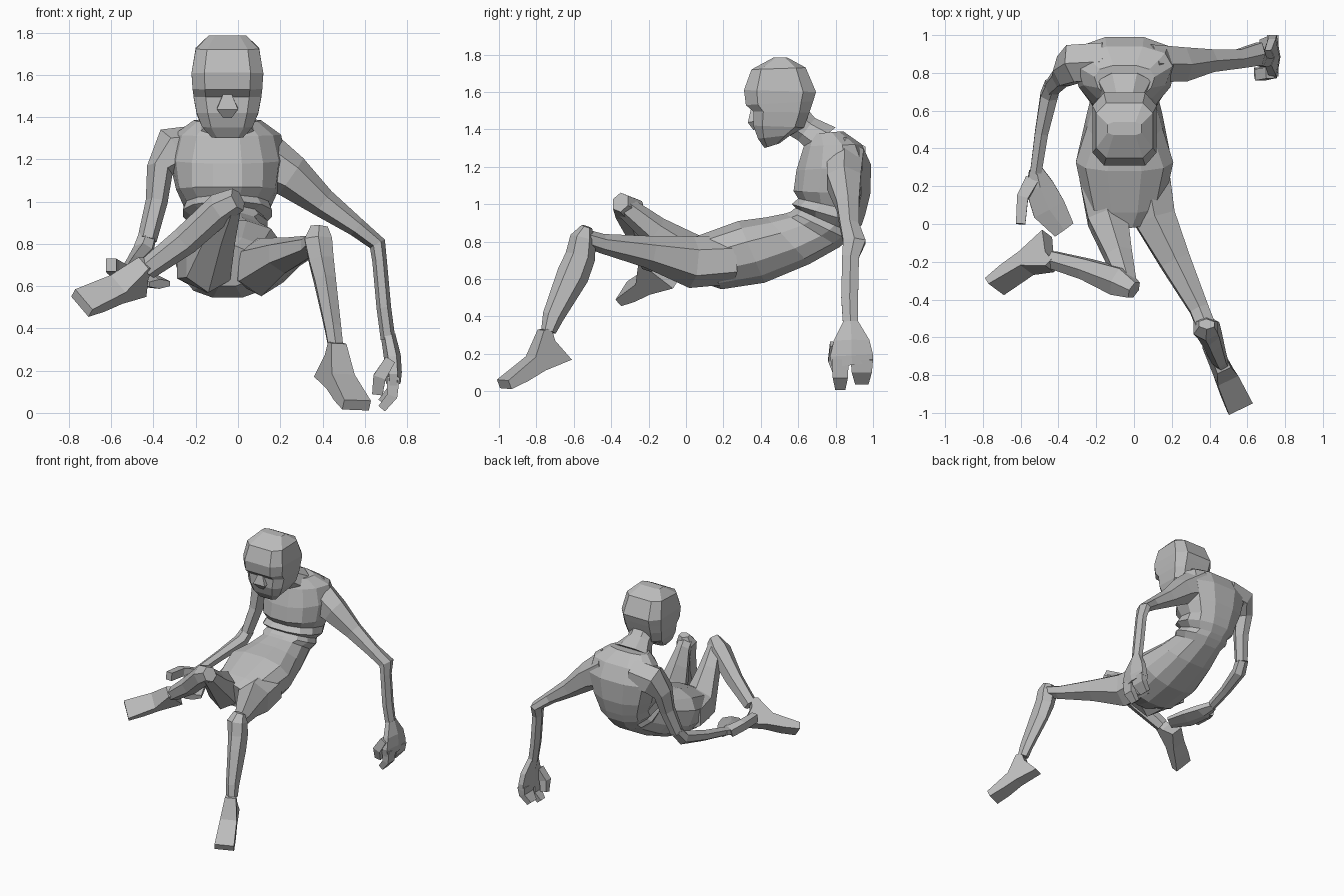
import bpy
import bmesh
from math import cos, sin, pi, copysign
from mathutils import Vector

default_cube = bpy.data.objects.get("Cube")
if default_cube:
    bpy.data.objects.remove(default_cube, do_unlink=True)

skin = bpy.data.materials.new("plain grey clay")
skin.use_nodes = True
clay_colour = (.5, .5, .5, 1)
skin.diffuse_color = clay_colour
skin.node_tree.nodes["Principled BSDF"].inputs["Base Color"].default_value = clay_colour

MIDDLE = -.05  # the body leans slightly to its right


def loft(name, rings):
    """Skin a list of equal-sized point rings into a closed flat-shaded object."""
    bm = bmesh.new()
    loops = [[bm.verts.new(point) for point in ring] for ring in rings]
    count = len(loops[0])
    for lower, upper in zip(loops, loops[1:]):
        for i in range(count):
            j = (i + 1) % count
            bm.faces.new((lower[i], lower[j], upper[j], upper[i]))
    bm.faces.new(loops[0])
    bm.faces.new(loops[-1])
    bmesh.ops.recalc_face_normals(bm, faces=bm.faces)
    mesh = bpy.data.meshes.new(name)
    bm.to_mesh(mesh)
    bm.free()
    mesh.materials.append(skin)
    part = bpy.data.objects.new(name, mesh)
    bpy.context.collection.objects.link(part)
    return part


def section(centre, side, depth, sides, squareness=1.0, flare=0.0):
    """One cross-section with flats along both axes; flare widens its back."""
    widest = cos(pi / sides) ** squareness
    ring = []
    for i in range(sides):
        angle = 2 * pi * (i + .5) / sides
        across, along = cos(angle), sin(angle)
        across = copysign(abs(across) ** squareness, across) / widest
        along = copysign(abs(along) ** squareness, along) / widest
        ring.append(centre + side * across * (1 - flare * along) + depth * along)
    return ring


def body(name, stations, sides, squareness):
    """Loft from side-profile stations: front (y, z), back (y, z), half width, flare."""
    rings = []
    for front, back, half_width, flare in stations:
        front, back = Vector((MIDDLE, *front)), Vector((MIDDLE, *back))
        rings.append(section((front + back) / 2, Vector((half_width, 0, 0)),
                             (front - back) / 2, sides, squareness, flare))
    return loft(name, rings)


def limb(name, hint, stations, sides=6):
    """Loft along a path: centre, radius along the hint axis, other radius."""
    points = [Vector(centre) for centre, wide, deep in stations]
    rings = []
    for i, (centre, wide, deep) in enumerate(stations):
        tangent = Vector()
        if i > 0:
            tangent += (points[i] - points[i - 1]).normalized()
        if i < len(points) - 1:
            tangent += (points[i + 1] - points[i]).normalized()
        tangent.normalize()
        side = Vector(hint)
        side = (side - tangent * side.dot(tangent)).normalized()
        rings.append(section(points[i], side * wide, tangent.cross(side) * deep, sides))
    return loft(name, rings)


def foot(name, heel, toe, ankle):
    """Wedge foot whose side profile is placed from three landmarks."""
    heel, toe, ankle = Vector(heel), Vector(toe), Vector(ankle)
    forward = (toe - heel).normalized()
    up = ankle - heel
    up = (up - forward * up.dot(forward)).normalized()
    side = forward.cross(up)
    # distance forward, height, half width
    profile = [(0, 0, .045), (.05, .13, .04), (.045, .2, .035), (.09, .21, .04),
               (.2, .1, .06), (.4, .05, .07), (.4, 0, .07), (.29, 0, .065), (.17, .01, .055)]
    rings = [[heel + forward * f + up * u + side * (w * sign) for f, u, w in profile]
             for sign in (-1, 1)]
    return loft(name, rings)


# Torso: reclining pelvis, pinched waist, ridged ribs, hunched back
body("torso", [
    ((-.02, .79), (.03, .60), .12, 0),
    ((.06, .83), (.19, .545), .21, 0),
    ((.28, .91), (.42, .58), .25, -.1),
    ((.43, .93), (.66, .68), .20, 0),
    ((.53, .95), (.82, .77), .165, 0),
    ((.56, .96), (.87, .81), .19, 0),
    ((.585, .98), (.90, .84), .17, 0),
    ((.565, 1.0), (.94, .89), .21, 0),
    ((.60, 1.03), (.96, .95), .20, .1),
    ((.575, 1.07), (.985, 1.05), .235, .1),
    ((.59, 1.18), (.99, 1.21), .26, .2),
    ((.63, 1.31), (.94, 1.32), .235, .25),
    ((.66, 1.375), (.84, 1.39), .15, .2),
], sides=12, squareness=.85)

# Neck
body("neck", [
    ((.65, 1.29), (.80, 1.41), .14, 0),
    ((.60, 1.34), (.69, 1.46), .09, 0),
    ((.50, 1.40), (.63, 1.53), .09, 0),
], sides=8, squareness=.85)

# Blocky head with a low brow and narrow jaw
body("head", [
    ((.42, 1.30), (.50, 1.325), .075, 0),
    ((.385, 1.35), (.56, 1.37), .12, 0),
    ((.36, 1.42), (.63, 1.41), .145, 0),
    ((.36, 1.495), (.66, 1.49), .16, 0),
    ((.32, 1.53), (.68, 1.55), .165, 0),
    ((.31, 1.61), (.695, 1.60), .17, 0),
    ((.35, 1.72), (.64, 1.73), .15, 0),
    ((.47, 1.785), (.54, 1.785), .09, 0),
], sides=8, squareness=.5)
limb("nose", (1, 0, 0), [
    ((MIDDLE, .36, 1.52), .015, .01),
    ((MIDDLE, .35, 1.44), .05, .02),
    ((MIDDLE, .37, 1.40), .02, .01),
], sides=4)

# Left arm, propped out to the side
limb("left_arm", (0, 1, 0), [
    ((.06, .85, 1.23), .10, .13),
    ((.25, .845, 1.12), .09, .09),
    ((.40, .865, .995), .06, .06),
    ((.56, .875, .88), .05, .04),
    ((.66, .90, .80), .06, .035),
    ((.67, .88, .72), .045, .03),
    ((.69, .875, .50), .045, .03),
    ((.71, .88, .35), .04, .03),
])
limb("left_palm", (0, 1, 0), [
    ((.71, .88, .37), .04, .03),
    ((.73, .885, .27), .095, .035),
    ((.735, .885, .19), .115, .035),
    ((.735, .89, .14), .11, .03),
])
for label, y, width, drop in (("front", .825, .045, 0), ("rear", .94, .06, .03)):
    limb("left_" + label + "_finger", (0, 1, 0), [
        ((.735, y, .17), width, .03),
        ((.73, y, .08 + drop), width * .9, .025),
        ((.68, y, .02 + drop), width * .6, .02),
    ], sides=4)
limb("left_thumb", (0, 1, 0), [
    ((.72, .80, .25), .03, .025),
    ((.67, .79, .17), .03, .03),
    ((.66, .81, .09), .02, .025),
], sides=4)

# Right arm, bent forward beside the hip
limb("right_arm", (0, 1, 0), [
    ((-.16, .86, 1.25), .10, .10),
    ((-.31, .85, 1.24), .10, .10),
    ((-.37, .81, 1.15), .08, .055),
    ((-.385, .78, 1.0), .055, .045),
    ((-.43, .73, .82), .045, .04),
])
limb("right_forearm", (1, 0, 0), [
    ((-.43, .74, .83), .04, .04),
    ((-.45, .68, .76), .045, .045),
    ((-.49, .48, .71), .035, .035),
    ((-.52, .27, .67), .03, .03),
])
limb("right_palm", (1, .5, 0), [
    ((-.52, .29, .67), .035, .03),
    ((-.50, .20, .65), .075, .035),
    ((-.45, .08, .63), .09, .03),
    ((-.37, -.03, .61), .06, .02),
])
limb("right_thumb", (1, 0, 0), [
    ((-.54, .23, .66), .035, .03),
    ((-.59, .14, .69), .03, .03),
    ((-.60, 0, .70), .025, .03),
], sides=4)

# Left leg, knee raised with the foot planted ahead
limb("left_thigh", (1, 0, 0), [
    ((.07, .25, .70), .12, .11),
    ((.11, .03, .69), .11, .12),
    ((.22, -.20, .745), .08, .075),
    ((.345, -.45, .79), .05, .045),
    ((.38, -.54, .82), .05, .04),
])
limb("left_shin", (1, 0, 0), [
    ((.385, -.53, .88), .04, .025),
    ((.38, -.55, .82), .065, .06),
    ((.395, -.565, .72), .058, .07),
    ((.413, -.605, .62), .05, .075),
    ((.45, -.71, .40), .038, .05),
    ((.462, -.735, .32), .035, .035),
])
foot("left_foot", heel=(.40, -.63, .17), toe=(.55, -.95, .02), ankle=(.46, -.74, .33))

# Right leg, knee up with the shin folded out sideways
limb("right_thigh", (1, 0, 0), [
    ((-.17, .25, .70), .12, .11),
    ((-.14, .03, .70), .105, .12),
    ((-.08, -.17, .86), .07, .07),
    ((-.03, -.33, .99), .045, .05),
])
limb("right_shin", (0, 1, 0), [
    ((0, -.35, 1.01), .045, .05),
    ((-.08, -.305, .97), .075, .065),
    ((-.25, -.24, .815), .055, .06),
    ((-.43, -.19, .68), .045, .045),
])
foot("right_foot", heel=(-.46, -.05, .58), toe=(-.72, -.29, .51), ankle=(-.43, -.20, .70))
